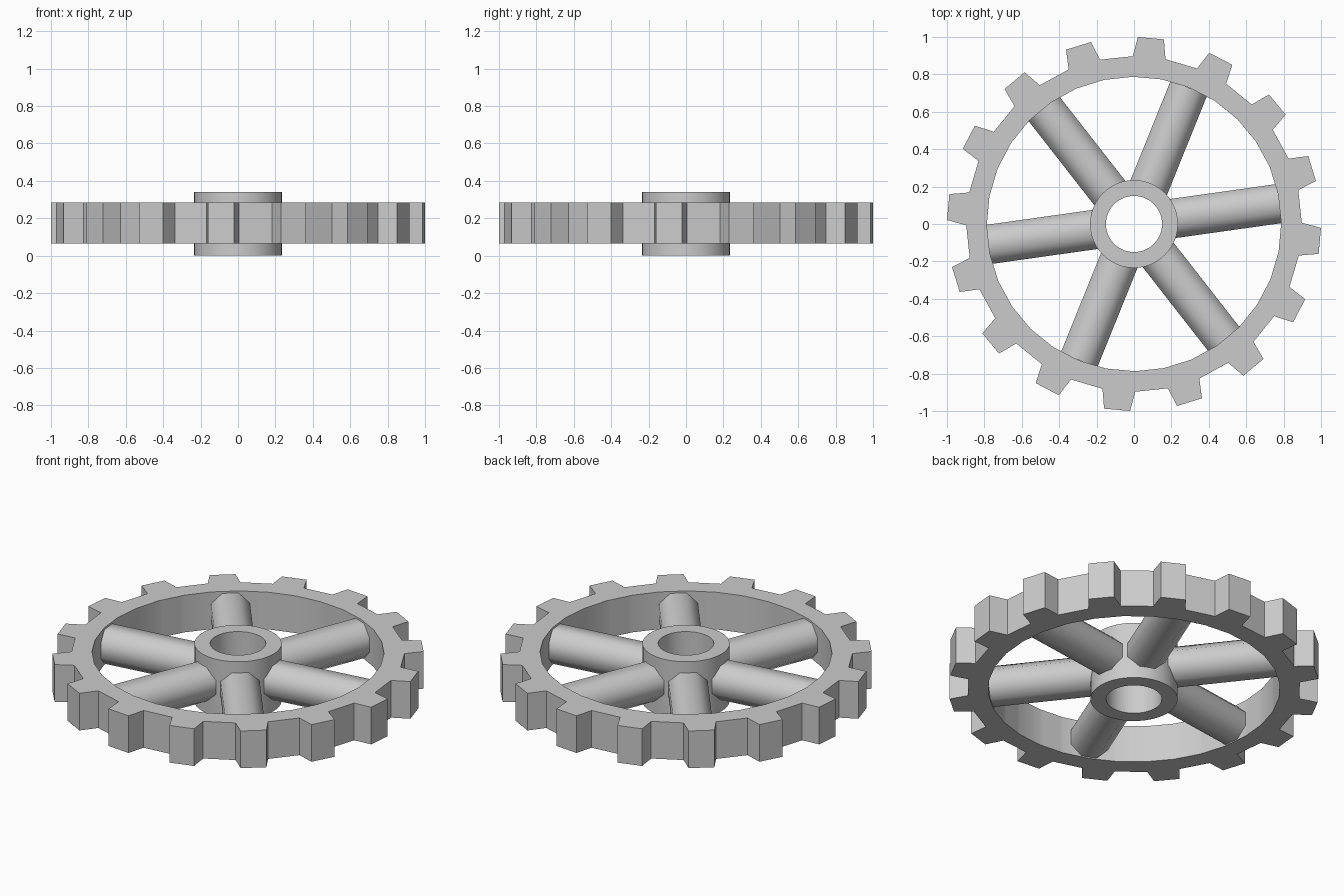
import bpy, bmesh, math

if "Cube" in bpy.data.objects:
    bpy.data.objects.remove(bpy.data.objects["Cube"])

def finish(bm, name, smooth=None):
    bmesh.ops.recalc_face_normals(bm, faces=bm.faces)
    me = bpy.data.meshes.new(name)
    bm.to_mesh(me)
    bm.free()
    ob = bpy.data.objects.new(name, me)
    bpy.context.collection.objects.link(ob)
    if smooth:
        bpy.ops.object.select_all(action='DESELECT')
        ob.select_set(True)
        bpy.context.view_layer.objects.active = ob
        bpy.ops.object.shade_smooth_by_angle(angle=math.radians(smooth))
    return ob

def polar(r, deg, z):
    a = math.radians(deg)
    return (r * math.cos(a), r * math.sin(a), z)

def ring(name, outer, inner, z0, z1, smooth=None):
    """Ring between matching lists of (radius, degrees) points."""
    bm = bmesh.new()
    loops = [[bm.verts.new(polar(r, d, z)) for r, d in pts]
             for pts, z in ((outer, z0), (outer, z1), (inner, z1), (inner, z0))]
    n = len(outer)
    for k in range(4):
        a, b = loops[k], loops[(k + 1) % 4]
        for i in range(n):
            j = (i + 1) % n
            bm.faces.new((a[i], a[j], b[j], b[i]))
    return finish(bm, name, smooth)

# toothed rim: 16 tapered teeth
outer, inner = [], []
for t in range(16):
    c = -5.2 + 22.5 * t
    for r, d, di in ((0.897, -5.625, -5.625), (1.0, -4.0, -4.0),
                     (1.0, 4.0, 4.0), (0.897, 5.625, 5.625)):
        outer.append((r, c + d))
        # inner wall is 32-sided: middle points lie on the straight chord
        ri = 0.787 * math.cos(math.radians(5.625)) / math.cos(math.radians(di))
        inner.append((ri, c + di))
ring("toothed_rim", outer, inner, 0.064, 0.285, 30)

# hub sleeve
N = 48
angles = [360 * i / N for i in range(N)]
ring("hub", [(0.235, a) for a in angles], [(0.15, a) for a in angles], 0, 0.34, 30)

# six thick rounded spokes
for s in range(6):
    a = math.radians(8 + 60 * s)
    bm = bmesh.new()
    ends = []
    for r in (0.20, 0.785):
        loop = []
        for k in range(8):
            t = math.radians(22.5 + 45 * k)
            w, h = 0.114 * math.cos(t), 0.110 * math.sin(t)
            loop.append(bm.verts.new((r * math.cos(a) - w * math.sin(a),
                                      r * math.sin(a) + w * math.cos(a), 0.172 + h)))
        ends.append(loop)
    for k in range(8):
        j = (k + 1) % 8
        bm.faces.new((ends[0][k], ends[0][j], ends[1][j], ends[1][k]))
    for e in ends:
        bm.faces.new(e)
    finish(bm, f"spoke_{s + 1}", 50)
